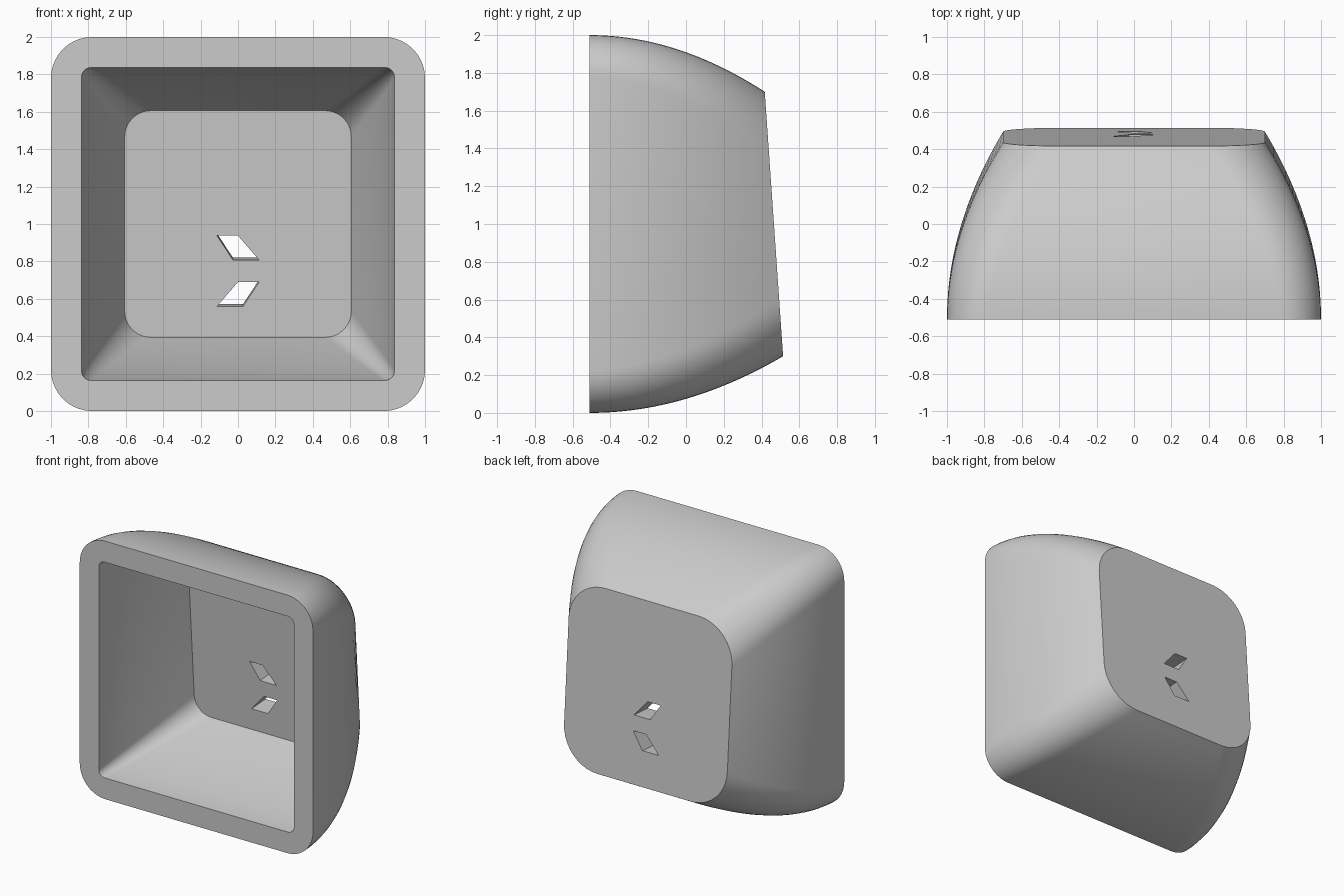
import bpy, bmesh, math

cube = bpy.data.objects.get("Cube")
if cube:
    bpy.data.objects.remove(cube, do_unlink=True)

FRONT = -0.51     # y of the open rim
TILT = 0.0695     # slope of the closed end
CORNER = 10       # segments per rounded corner

grey = bpy.data.materials.new("light grey plastic")
grey.use_nodes = True
colour = (0.6, 0.6, 0.6, 1)
grey.diffuse_color = colour
grey.node_tree.nodes["Principled BSDF"].inputs["Base Color"].default_value = colour


def rounded_square(half, radius):
    """Outline points (x, z) of a rounded square centred on z = 1."""
    points = []
    for corner in range(4):
        base = corner * math.pi / 2
        cx = math.copysign(half - radius, math.cos(base + math.pi / 4))
        cz = math.copysign(half - radius, math.sin(base + math.pi / 4))
        for i in range(CORNER + 1):
            a = base + i / CORNER * math.pi / 2
            points.append((cx + radius * math.cos(a), 1 + cz + radius * math.sin(a)))
    return points


def bridge(bm, a, b):
    n = len(a)
    for i in range(n):
        j = (i + 1) % n
        bm.faces.new((a[i], a[j], b[j], b[i]))


def loft(bm, halves, radii, end_y, power, steps):
    """Rings of vertices from the rim to the tilted end, skinned and capped."""
    end = rounded_square(halves[1], radii[1])
    rings = []
    for s in range(steps + 1):
        t = s / steps
        half = halves[0] + (halves[1] - halves[0]) * t ** power
        radius = radii[0] + (radii[1] - radii[0]) * t
        ring = []
        for (x, z), (_, z_end) in zip(rounded_square(half, radius), end):
            y = FRONT + t * (end_y - TILT * z_end - FRONT)
            ring.append(bm.verts.new((x, y, z)))
        rings.append(ring)
    for a, b in zip(rings, rings[1:]):
        bridge(bm, a, b)
    bm.faces.new(rings[-1])
    return rings[0]


def finish(bm, name):
    bmesh.ops.recalc_face_normals(bm, faces=bm.faces)
    mesh = bpy.data.meshes.new(name)
    bm.to_mesh(mesh)
    bm.free()
    mesh.materials.append(grey)
    obj = bpy.data.objects.new(name, mesh)
    bpy.context.collection.objects.link(obj)
    return obj


# Hollow shell: bulging outside, gently curved tapered inside, flat rim
bm = bmesh.new()
outer_rim = loft(bm, (1.0, 0.7), (0.22, 0.3), 0.535, 2, 24)
inner_rim = loft(bm, (0.836, 0.606), (0.05, 0.14), 0.366, 1.4, 16)
bridge(bm, outer_rim, inner_rim)
shell = finish(bm, "key_shell")

# Two slanted slots, mirrored left to right, square to the tilted end
slot = [(-0.112, 0.065), (0, 0.065), (0.112, -0.065), (-0.027, -0.065)]
bm = bmesh.new()
for centre, flip in ((0.873, 1), (0.624, -1)):
    ends = [[bm.verts.new((flip * x, y, centre + z + (y - 0.31) * TILT))
             for x, z in slot] for y in (0.1, 0.7)]
    bridge(bm, *ends)
    for ring in ends:
        bm.faces.new(ring)
cutter = finish(bm, "slot_cutter")
cutter.hide_render = True

cut = shell.modifiers.new("slots", "BOOLEAN")
cut.operation = "DIFFERENCE"
cut.solver = "EXACT"
cut.object = cutter

bpy.ops.object.select_all(action="DESELECT")
bpy.context.view_layer.objects.active = shell
shell.select_set(True)
bpy.ops.object.modifier_apply(modifier=cut.name)
bpy.data.objects.remove(cutter, do_unlink=True)
bpy.ops.object.shade_smooth_by_angle(angle=math.radians(30))
